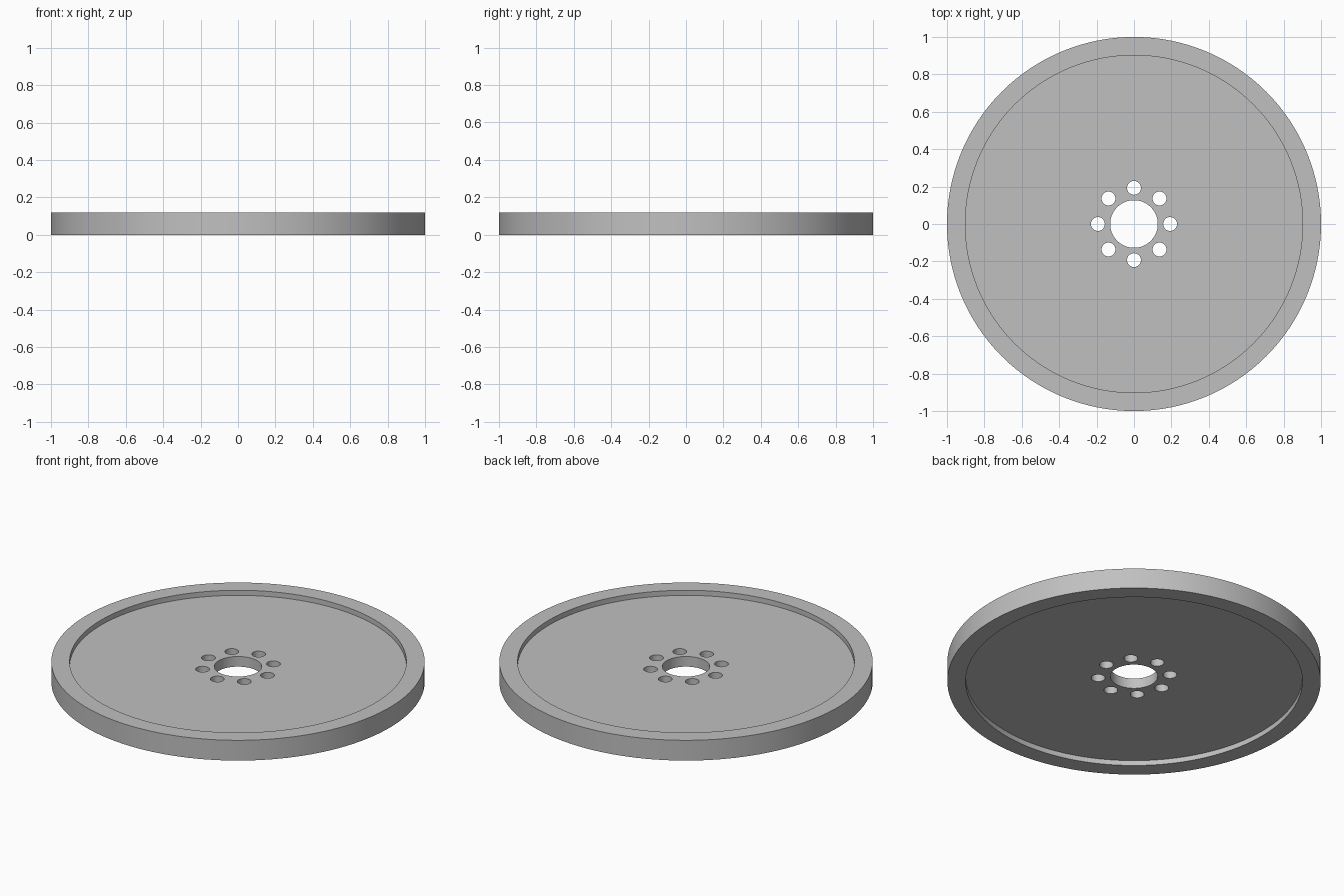
import bpy
import bmesh
from math import cos, sin, pi, radians
from mathutils import Vector, Matrix

cube = bpy.data.objects.get("Cube")
if cube:
    bpy.data.objects.remove(cube, do_unlink=True)

RIM_R, WEB_R, BORE_R = 1.0, 0.902, 0.127
HEIGHT, RECESS = 0.12, 0.03
BOLT_R, BOLT_CIRCLE, BOLTS = 0.037, 0.193, 8

grey = bpy.data.materials.new("plain grey")
grey.use_nodes = True
colour = (0.53, 0.53, 0.53, 1)
grey.diffuse_color = colour
grey.node_tree.nodes["Principled BSDF"].inputs["Base Color"].default_value = colour


def add_object(name, bm):
    bmesh.ops.recalc_face_normals(bm, faces=bm.faces)
    mesh = bpy.data.meshes.new(name)
    bm.to_mesh(mesh)
    bm.free()
    mesh.materials.append(grey)
    obj = bpy.data.objects.new(name, mesh)
    bpy.context.collection.objects.link(obj)
    return obj


# Wheel: a cross-section with a raised rim on both sides, turned about z
low, high = RECESS, HEIGHT - RECESS
section = [(BORE_R, low), (WEB_R, low), (WEB_R, 0), (RIM_R, 0),
           (RIM_R, HEIGHT), (WEB_R, HEIGHT), (WEB_R, high), (BORE_R, high)]
bm = bmesh.new()
verts = [bm.verts.new((r, 0, z)) for r, z in section]
edges = [bm.edges.new((v, verts[i - 1])) for i, v in enumerate(verts)]
bmesh.ops.spin(bm, geom=verts + edges, cent=(0, 0, 0), axis=(0, 0, 1),
               angle=2 * pi, steps=128, use_merge=True)
bmesh.ops.remove_doubles(bm, verts=bm.verts, dist=0.0001)
wheel = add_object("wheel_disc", bm)

# Ring of bolt holes around the bore
bm = bmesh.new()
for i in range(BOLTS):
    a = 2 * pi * i / BOLTS
    place = Matrix.Translation(Vector((cos(a) * BOLT_CIRCLE, sin(a) * BOLT_CIRCLE, HEIGHT / 2)))
    bmesh.ops.create_cone(bm, cap_ends=True, segments=32, radius1=BOLT_R,
                          radius2=BOLT_R, depth=HEIGHT * 2, matrix=place)
cutter = add_object("bolt_hole_cutter", bm)
cutter.hide_render = True

bpy.ops.object.select_all(action="DESELECT")
bpy.context.view_layer.objects.active = wheel
wheel.select_set(True)
cut = wheel.modifiers.new("bolt holes", "BOOLEAN")
cut.object = cutter
cut.solver = "EXACT"
bpy.ops.object.modifier_apply(modifier=cut.name)
bpy.data.objects.remove(cutter, do_unlink=True)

# Smooth round walls, sharp corners
bpy.ops.object.shade_smooth_by_angle(angle=radians(30))
